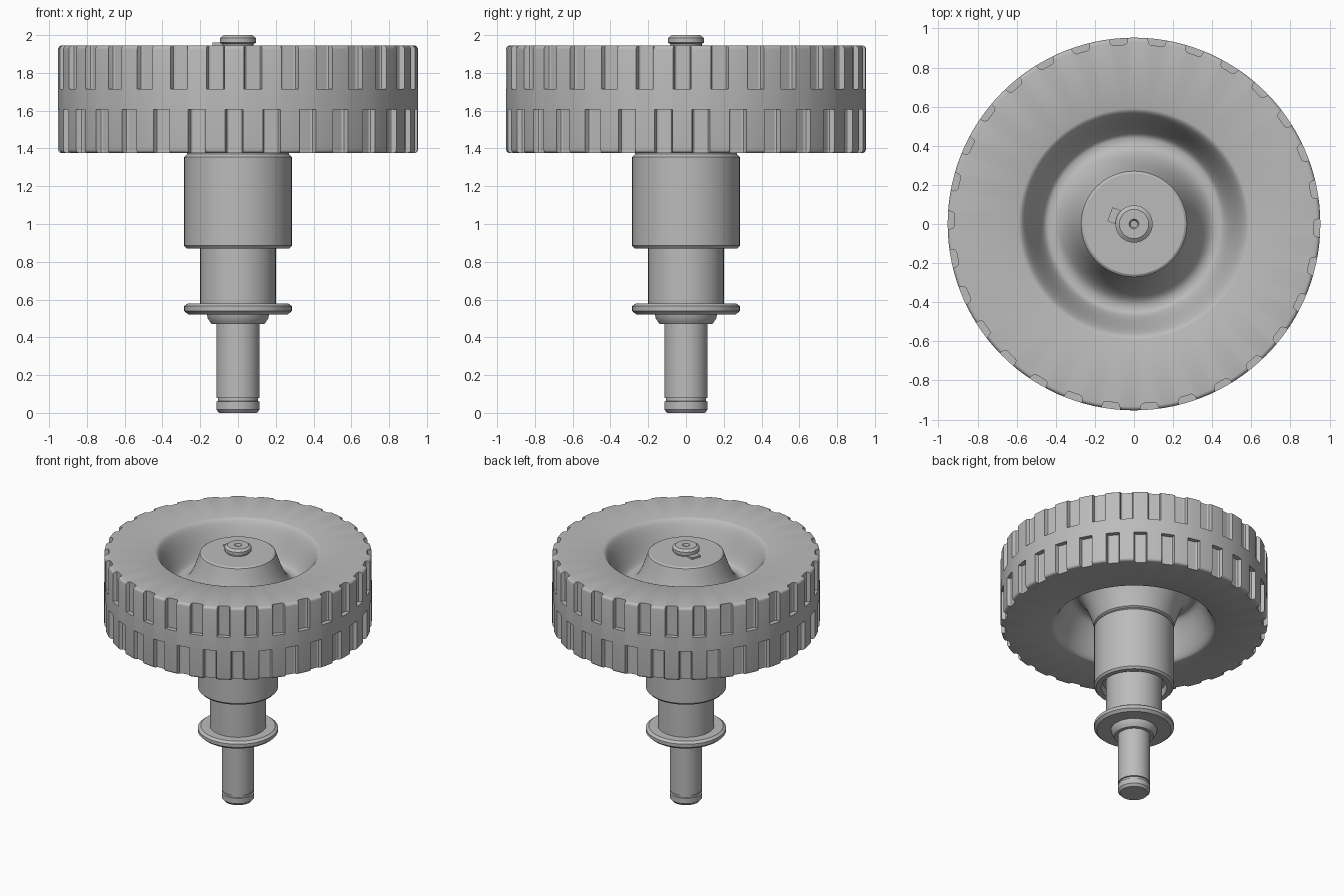
import bpy, bmesh, math
from mathutils import Matrix, Vector

cube = bpy.data.objects.get("Cube")
if cube:
    bpy.data.objects.remove(cube, do_unlink=True)

grey = bpy.data.materials.new("plain grey")
grey.use_nodes = True
grey.diffuse_color = (0.5, 0.5, 0.5, 1)
grey.node_tree.nodes["Principled BSDF"].inputs["Base Color"].default_value = (0.5, 0.5, 0.5, 1)


def make_object(name, bm):
    bmesh.ops.recalc_face_normals(bm, faces=bm.faces[:])
    mesh = bpy.data.meshes.new(name)
    bm.to_mesh(mesh)
    bm.free()
    mesh.materials.append(grey)
    obj = bpy.data.objects.new(name, mesh)
    bpy.context.collection.objects.link(obj)
    return obj


def shade(obj, degrees=30):
    bpy.ops.object.select_all(action="DESELECT")
    obj.select_set(True)
    bpy.context.view_layer.objects.active = obj
    bpy.ops.object.shade_smooth_by_angle(angle=math.radians(degrees))


def lathe(name, profile, steps=96):
    """Turn (radius, height) points, starting and ending on the axis, into a solid."""
    bm = bmesh.new()
    verts = [bm.verts.new((r, 0, z)) for r, z in profile]
    edges = [bm.edges.new(pair) for pair in zip(verts, verts[1:])]
    bmesh.ops.spin(bm, geom=verts + edges, cent=(0, 0, 0), axis=(0, 0, 1),
                   angle=math.tau, steps=steps)
    bmesh.ops.remove_doubles(bm, verts=bm.verts[:], dist=1e-5)
    return make_object(name, bm)


def dished_side(rim, floor, hub_radius):
    """Half profile of one wheel side, from the hub face out to the tread."""
    depth = rim - floor
    s = math.copysign(1, depth)
    pts = [(0, rim), (hub_radius - 0.012, rim), (hub_radius, rim - s * 0.008)]
    for i in range(1, 11):                       # flared hub cone
        t = 1 - i / 10
        pts.append((0.42 + (hub_radius + 0.003 - 0.42) * t, floor + (depth - s * 0.015) * t * t))
    for i in range(13):                          # soft outer wall of the dish
        t = i / 12
        pts.append((0.44 + 0.15 * t, floor + depth * t * t * (3 - 2 * t)))
    for i in range(5):                           # rounded shoulder
        a = math.radians(22.5 * i)
        pts.append((0.933 + 0.02 * math.sin(a), rim - s * 0.02 * (1 - math.cos(a))))
    return pts


# Tyre and dished wheel as one solid
upper = dished_side(1.945, 1.685, 0.27)
lower = dished_side(1.375, 1.635, 0.285)
wheel = lathe("wheel", upper + lower[::-1], 120)

# Two staggered rows of tread notches
NOTCHES = 30
outline = [(0.98, -0.052), (0.94, -0.046), (0.924, -0.040), (0.918, -0.030)]
outline += [(r, -t) for r, t in reversed(outline)]
cut = bmesh.new()
for phase, low, high in ((-1.2, 1.715, 2.1), (4.8, 1.2, 1.605)):
    for k in range(NOTCHES):
        turn = Matrix.Rotation(math.radians(phase + 360 / NOTCHES * k), 3, "Z")
        rings = [[cut.verts.new(turn @ Vector((r, t, z))) for r, t in outline]
                 for z in (low, high)]
        cut.faces.new(rings[0])
        cut.faces.new(rings[1])
        for i in range(len(outline)):
            j = (i + 1) % len(outline)
            cut.faces.new((rings[0][i], rings[0][j], rings[1][j], rings[1][i]))
cutter = make_object("notch_cutter", cut)
cutter.hide_render = True
groove = wheel.modifiers.new("tread", "BOOLEAN")
groove.operation = "DIFFERENCE"
groove.solver = "EXACT"
groove.object = cutter
bpy.context.view_layer.objects.active = wheel
bpy.ops.object.modifier_apply(modifier=groove.name)
bpy.data.objects.remove(cutter, do_unlink=True)
shade(wheel)

# Hub sleeve with a recessed lower end
shade(lathe("hub_sleeve", [
    (0, 1.40), (0.27, 1.40), (0.27, 1.37), (0.285, 1.355), (0.285, 0.885),
    (0.272, 0.87), (0.235, 0.87), (0.225, 0.92), (0, 0.92)]))

# Bearing spacer
shade(lathe("spacer", [(0, 0.94), (0.2, 0.94), (0.2, 0.57), (0, 0.57)]))

# Flange with chamfered rims and a stepped collar
shade(lathe("flange", [
    (0, 0.58), (0.265, 0.58), (0.285, 0.565), (0.285, 0.54), (0.265, 0.522),
    (0.165, 0.522), (0.16, 0.50), (0.15, 0.485), (0.14, 0.47), (0, 0.47)]))

# Axle pin with a retaining groove
shade(lathe("axle_pin", [
    (0, 0.49), (0.115, 0.49), (0.115, 0.08), (0.106, 0.078), (0.106, 0.062),
    (0.115, 0.06), (0.115, 0.018), (0.1, 0), (0, 0)], 64))

# Axle end cap with a centre hole
shade(lathe("axle_cap", [
    (0, 1.93), (0.082, 1.93), (0.082, 1.953), (0.095, 1.96), (0.095, 1.985),
    (0.075, 2.0), (0.025, 2.0), (0.018, 1.982), (0, 1.98)], 64))

# Small locking tab beside the cap
tab = bmesh.new()
bmesh.ops.create_cube(tab, size=1, matrix=Matrix.Translation((-0.095, 0.04, 1.95))
                      @ Matrix.Rotation(math.radians(-20), 4, "Z")
                      @ Matrix.Diagonal((0.06, 0.075, 0.02, 1)))
make_object("locking_tab", tab)
